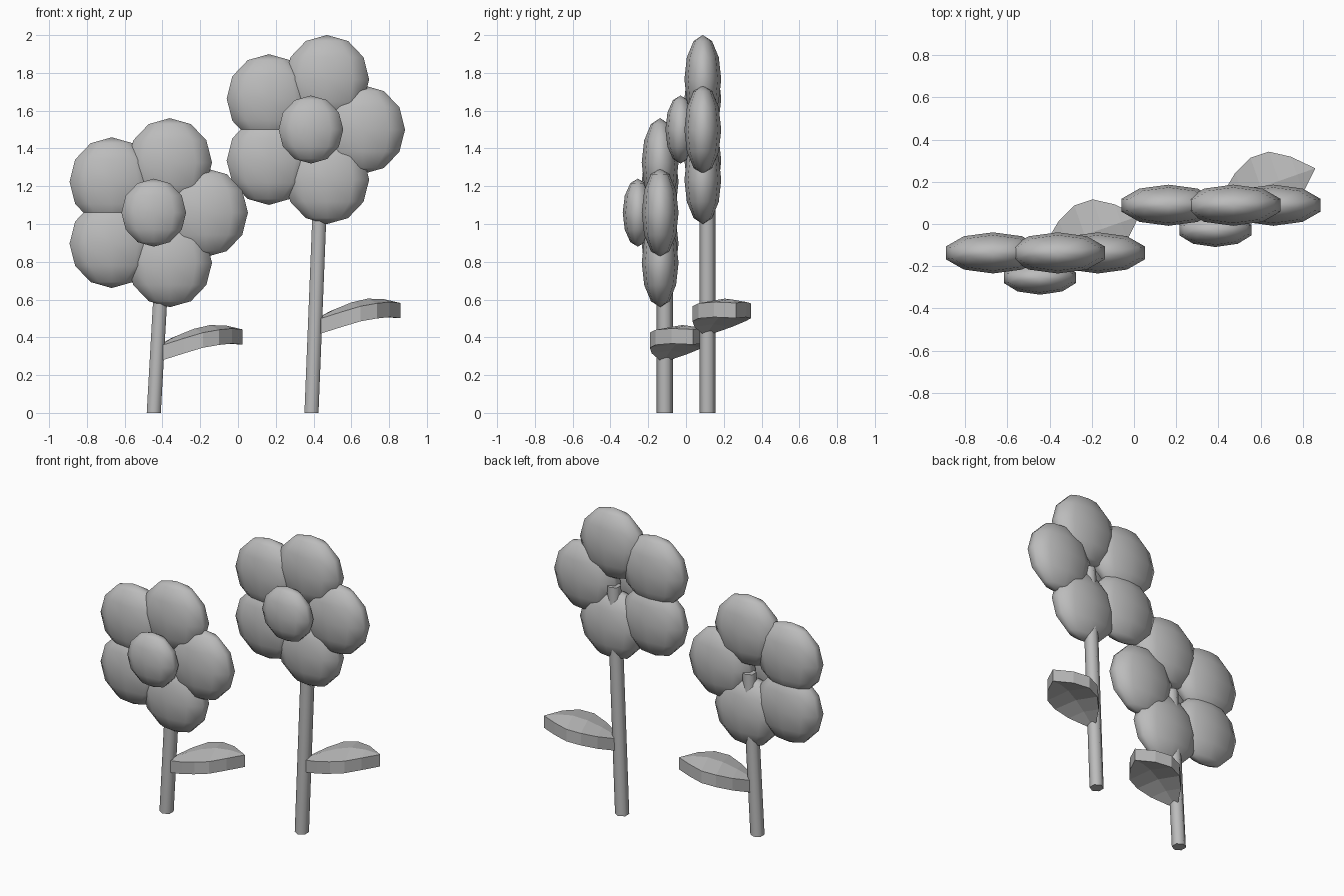
import bpy, bmesh, math
from mathutils import Matrix, Vector

if "Cube" in bpy.data.objects:
    bpy.data.objects.remove(bpy.data.objects["Cube"])

grey = bpy.data.materials.new("soft_grey")
grey.diffuse_color = (0.5, 0.5, 0.5, 1)
grey.use_nodes = True
grey.node_tree.nodes["Principled BSDF"].inputs["Base Color"].default_value = grey.diffuse_color


def finish(name, bm, smooth):
    bmesh.ops.recalc_face_normals(bm, faces=bm.faces)
    for f in bm.faces:
        f.smooth = smooth and len(f.verts) < 5
    me = bpy.data.meshes.new(name)
    bm.to_mesh(me)
    bm.free()
    me.materials.append(grey)
    ob = bpy.data.objects.new(name, me)
    bpy.context.collection.objects.link(ob)
    return ob


def flat_ball(name, centre, r, depth):
    """Low-poly ball squashed front to back."""
    bm = bmesh.new()
    m = Matrix.Translation(centre) @ Matrix.Diagonal((1, depth / r, 1, 1))
    bmesh.ops.create_uvsphere(bm, u_segments=10, v_segments=6, radius=r, matrix=m)
    return finish(name, bm, True)


def stem(name, x, y, height, lean):
    """Leaning six-sided stalk with flat caps."""
    bm = bmesh.new()
    rings = []
    for px, pz in ((x, 0.0), (x + lean, height)):
        rings.append([bm.verts.new((px + 0.043 * math.sin(k * math.pi / 3),
                                    y + 0.043 * math.cos(k * math.pi / 3), pz))
                      for k in range(6)])
    for k in range(6):
        j = (k + 1) % 6
        bm.faces.new((rings[0][k], rings[0][j], rings[1][j], rings[1][k]))
    for r in rings:
        bm.faces.new(r)
    ob = finish(name, bm, True)
    for e in ob.data.edges:  # crisp cap rims
        a, b = (ob.data.vertices[i].co.z for i in e.vertices)
        e.use_edge_sharp = abs(a - b) < 0.01


# Leaf stations: position along, half width, rim height, ridge height
LEAF = ((0.0, 0.03, 0.50, 0.505), (0.2, 0.105, 0.535, 0.55), (0.4, 0.148, 0.565, 0.585),
        (0.6, 0.147, 0.58, 0.605), (0.8, 0.09, 0.587, 0.602), (1.0, 0.0, 0.582, 0.582))


def leaf(name, x, y, dz):
    """Thick, ridged leaf with vertical sides."""
    bm = bmesh.new()
    axis = Vector((0.43, 0.15, 0))
    side = Vector((-axis.y, axis.x, 0)).normalized()
    layers = []
    for drop in (0.0, 0.08):
        rows = []
        for t, w, rim, ridge in LEAF:
            rows.append([bm.verts.new(Vector((x, y, dz - drop)) + axis * t
                                      + side * (w * s) + Vector((0, 0, ridge if s == 0 else rim)))
                         for s in ((-1, 0, 1) if w else (0,))])
        for a, b in zip(rows, rows[1:]):
            for i in (0, 1):
                if len(b) == 3:
                    bm.faces.new((a[i], a[i + 1], b[i + 1], b[i]))
                else:
                    bm.faces.new((a[i], a[i + 1], b[0]))
        layers.append(rows)
    top, low = layers
    for i in range(len(LEAF) - 1):  # side walls
        for s in (0, -1):
            bm.faces.new((top[i][s], top[i + 1][s], low[i + 1][s], low[i][s]))
    for i in (0, 1):  # base wall
        bm.faces.new((top[0][i], top[0][i + 1], low[0][i + 1], low[0][i]))
    finish(name, bm, False)


def flower(tag, x, y, stem_x, height, leaf_dz):
    for k in range(5):
        a = math.radians(72 * k)
        flat_ball(f"{tag}_petal_{k + 1}",
                  (x + 0.275 * math.cos(a), y - 0.025, height + 0.279 * math.sin(a)), 0.235, 0.0975)
    flat_ball(f"{tag}_flower_centre", (x, y - 0.143, height), 0.18, 0.08)
    stem(f"{tag}_stem", stem_x, y, height, 0.06)
    leaf(f"{tag}_leaf", stem_x + 0.04, y, leaf_dz)


flower("tall", 0.386, 0.114, 0.389, 1.5, 0.0)
flower("short", -0.446, -0.112, -0.446, 1.06, -0.14)
